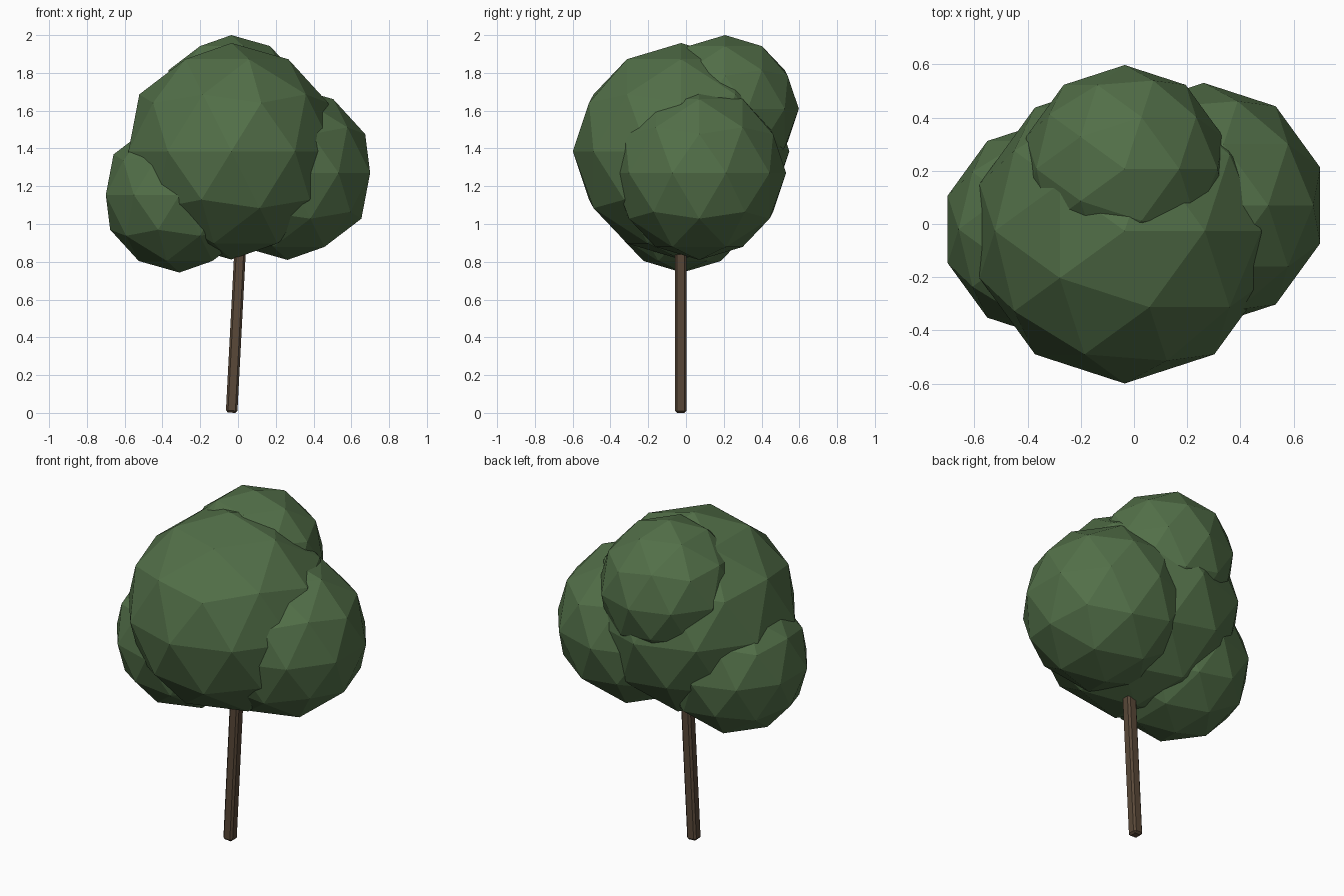
import bpy
from math import radians
from mathutils import Matrix

if "Cube" in bpy.data.objects:
    bpy.data.objects.remove(bpy.data.objects["Cube"])


def material(name, rgb):
    m = bpy.data.materials.new(name)
    m.diffuse_color = (*rgb, 1)
    m.use_nodes = True
    m.node_tree.nodes["Principled BSDF"].inputs["Base Color"].default_value = m.diffuse_color
    return m


leaf = material("leaf_green", (0.085, 0.16, 0.065))
bark = material("bark_brown", (0.10, 0.065, 0.04))

# Leaf clumps: low-poly balls, name, centre, radius
clumps = [
    ("crown_main", (-0.035, -0.026, 1.385), 0.573),
    ("crown_left", (-0.31, -0.02, 1.153), 0.41),
    ("crown_right", (0.262, 0.07, 1.27), 0.46),
    ("crown_back_top", (-0.035, 0.207, 1.61), 0.39),
]
for name, centre, radius in clumps:
    bpy.ops.mesh.primitive_ico_sphere_add(subdivisions=2, radius=radius, location=centre)
    ball = bpy.context.object
    ball.name = name
    ball.data.materials.append(leaf)

# Trunk: thin post with chamfered edges, base on the ground, leaning to +x
height, width = 1.0, 0.061
bpy.ops.mesh.primitive_cube_add(size=1)
trunk = bpy.context.object
trunk.name = "trunk"
trunk.data.transform(Matrix.Translation((0, 0, height / 2))
                     @ Matrix.Diagonal((width, width, height, 1)))
trunk.location = (-0.034, -0.027, 0.001)
trunk.rotation_euler.y = radians(3)
trunk.data.materials.append(bark)
bevel = trunk.modifiers.new("chamfer", 'BEVEL')
bevel.width = 0.011
bevel.segments = 1
